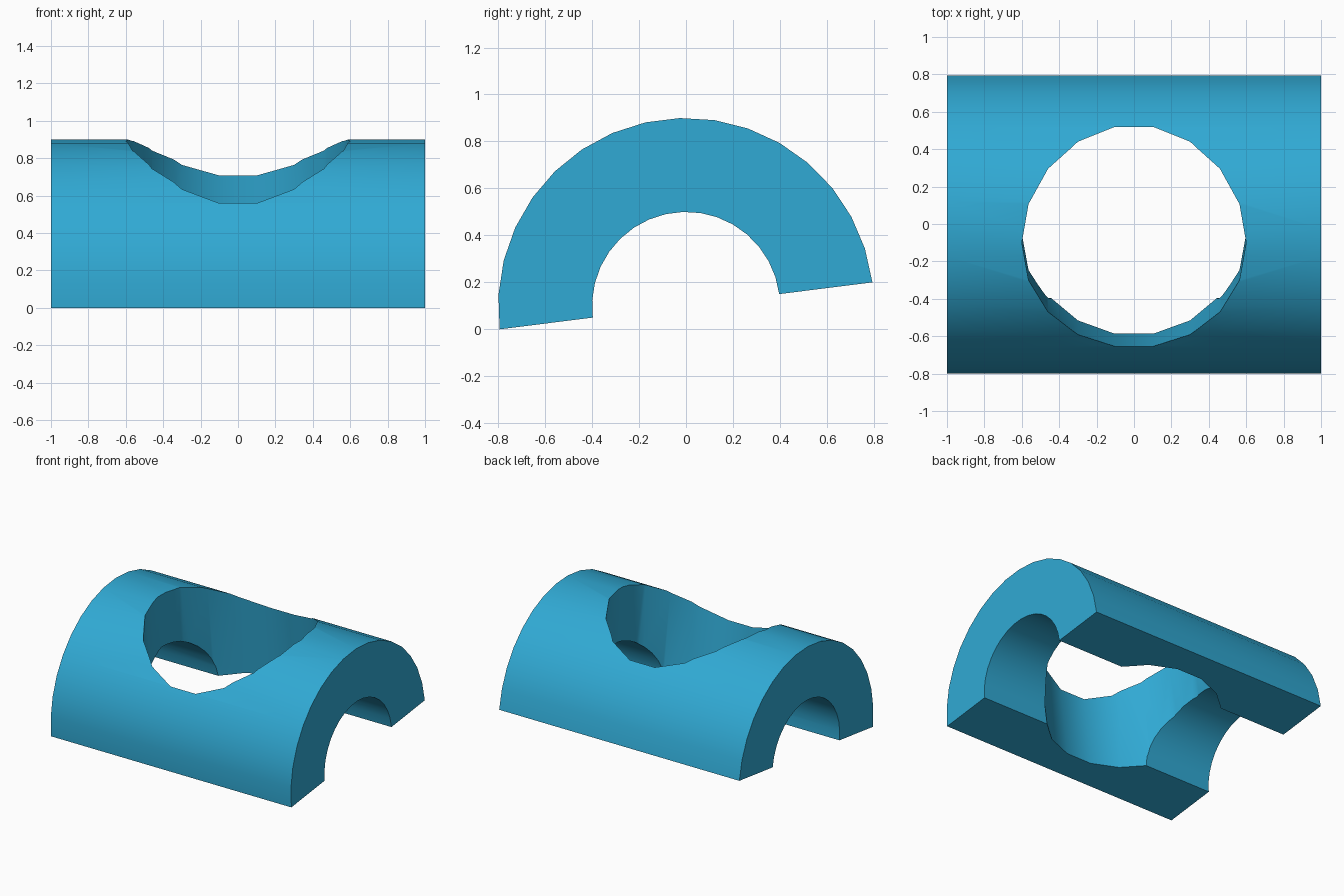
import bpy, bmesh, math

cube = bpy.data.objects.get("Cube")
if cube:
    bpy.data.objects.remove(cube, do_unlink=True)

OUTER, INNER, HALF_LENGTH = 0.8, 0.4, 1.0
SEGMENTS = 17
HOLE_RADIUS, HOLE_SIDES = 0.6, 18
TILT = math.asin(0.1 / OUTER)

# Single blue material
blue = bpy.data.materials.new("bright blue")
blue.use_nodes = True
colour = (0.03, 0.40, 0.66, 1)
blue.diffuse_color = colour
blue.node_tree.nodes["Principled BSDF"].inputs["Base Color"].default_value = colour


def add_object(name, bm):
    bmesh.ops.recalc_face_normals(bm, faces=bm.faces)
    mesh = bpy.data.meshes.new(name)
    bm.to_mesh(mesh)
    bm.free()
    mesh.materials.append(blue)
    obj = bpy.data.objects.new(name, mesh)
    bpy.context.collection.objects.link(obj)
    obj.location.z = 0.1
    obj.rotation_euler.x = TILT
    return obj


def arc(radius):
    return [(radius * math.cos(math.pi * i / SEGMENTS),
             radius * math.sin(math.pi * i / SEGMENTS)) for i in range(SEGMENTS + 1)]


# Half tube: arch profile extruded along x
bm = bmesh.new()
profile = arc(OUTER) + arc(INNER)[::-1]
face = bm.faces.new([bm.verts.new((-HALF_LENGTH, y, z)) for y, z in profile])
moved = bmesh.ops.extrude_face_region(bm, geom=[face], use_keep_orig=True)
bmesh.ops.translate(bm, vec=(2 * HALF_LENGTH, 0, 0),
                    verts=[g for g in moved["geom"] if isinstance(g, bmesh.types.BMVert)])
tube = add_object("half_tube", bm)

# Round hole through the crown, down between the legs
bm = bmesh.new()
ring = [(HOLE_RADIUS * math.cos(2 * math.pi * i / HOLE_SIDES),
         HOLE_RADIUS * math.sin(2 * math.pi * i / HOLE_SIDES)) for i in range(HOLE_SIDES)]
face = bm.faces.new([bm.verts.new((x, y, -0.5)) for x, y in ring])
moved = bmesh.ops.extrude_face_region(bm, geom=[face], use_keep_orig=True)
bmesh.ops.translate(bm, vec=(0, 0, 2),
                    verts=[g for g in moved["geom"] if isinstance(g, bmesh.types.BMVert)])
cutter = add_object("hole_cutter", bm)
cutter.hide_render = True

bpy.context.view_layer.update()
cut = tube.modifiers.new("hole", 'BOOLEAN')
cut.operation = 'DIFFERENCE'
cut.solver = 'EXACT'
cut.object = cutter

# Apply the cut, then smooth the curved walls
bpy.ops.object.select_all(action='DESELECT')
tube.select_set(True)
bpy.context.view_layer.objects.active = tube
bpy.ops.object.modifier_apply(modifier="hole")
bpy.data.objects.remove(cutter, do_unlink=True)
bpy.ops.object.shade_smooth_by_angle(angle=math.radians(30))
